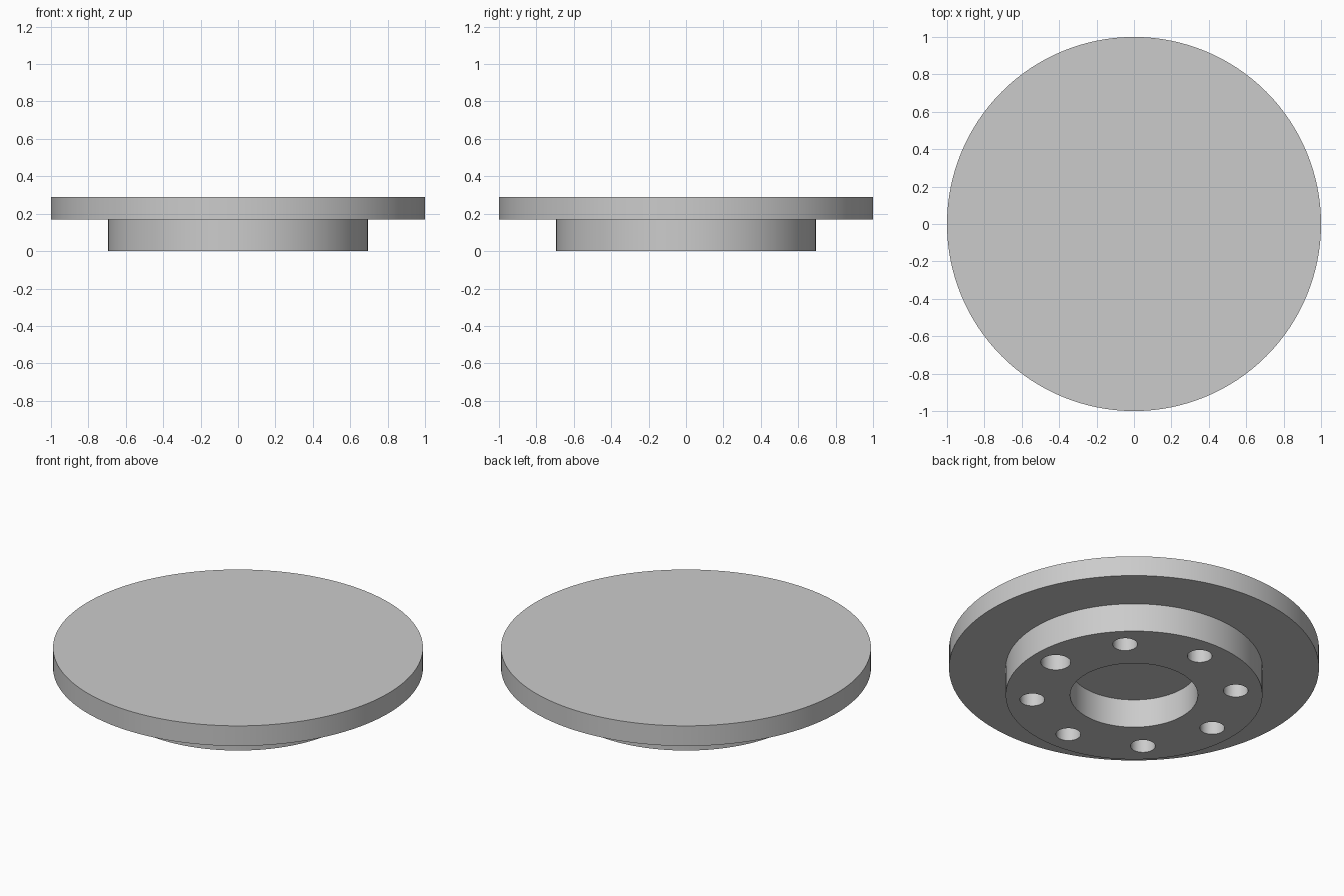
import bpy
import bmesh
from math import cos, sin, pi, radians
from mathutils import Vector

FLANGE_R, BASE_R, BORE_R = 1.0, 0.694, 0.345
STEP_Z, TOP_Z = 0.17, 0.29
BOLT_CIRCLE_R, BOLT_COUNT = 0.552, 8
BOLT_R, LARGE_BOLT_R = 0.067, 0.081
SEGMENTS = 128

cube = bpy.data.objects.get("Cube")
if cube:
    bpy.data.objects.remove(cube, do_unlink=True)

# Plain grey metal
grey = bpy.data.materials.new("grey metal")
grey.use_nodes = True
colour = (0.6, 0.6, 0.6, 1.0)
grey.diffuse_color = colour
grey.node_tree.nodes["Principled BSDF"].inputs["Base Color"].default_value = colour


def add_object(name, bm):
    mesh = bpy.data.meshes.new(name)
    bm.to_mesh(mesh)
    bm.free()
    mesh.materials.append(grey)
    obj = bpy.data.objects.new(name, mesh)
    bpy.context.collection.objects.link(obj)
    return obj


# Stepped disc with a blind central bore, turned from one profile
profile = [(0, STEP_Z), (BORE_R, STEP_Z), (BORE_R, 0), (BASE_R, 0),
           (BASE_R, STEP_Z), (FLANGE_R, STEP_Z), (FLANGE_R, TOP_Z), (0, TOP_Z)]
bm = bmesh.new()
points = [bm.verts.new((r, 0, z)) for r, z in profile]
edges = [bm.edges.new(pair) for pair in zip(points, points[1:])]
bmesh.ops.spin(bm, geom=points + edges, cent=(0, 0, 0), axis=(0, 0, 1),
               angle=2 * pi, steps=SEGMENTS, use_merge=True)
bmesh.ops.remove_doubles(bm, verts=bm.verts[:], dist=0.0001)
bmesh.ops.recalc_face_normals(bm, faces=bm.faces[:])
flange = add_object("flanged_disc", bm)

# Ring of blind bolt holes, the one on +x being larger
bm = bmesh.new()
for i in range(BOLT_COUNT):
    angle = 2 * pi * i / BOLT_COUNT
    radius = BOLT_R if i else LARGE_BOLT_R
    made = bmesh.ops.create_cone(bm, cap_ends=True, segments=48, radius1=radius,
                                 radius2=radius, depth=2 * STEP_Z)
    offset = Vector((cos(angle), sin(angle), 0)) * BOLT_CIRCLE_R
    bmesh.ops.translate(bm, verts=made["verts"], vec=offset)
cutter = add_object("bolt_hole_cutter", bm)
cutter.hide_render = True

bpy.context.view_layer.objects.active = flange
flange.select_set(True)
drill = flange.modifiers.new("bolt holes", "BOOLEAN")
drill.operation = "DIFFERENCE"
drill.solver = "EXACT"
drill.object = cutter
bpy.ops.object.modifier_apply(modifier=drill.name)
bpy.data.objects.remove(cutter, do_unlink=True)

# Smooth walls with crisp rims
bpy.ops.object.shade_smooth_by_angle(angle=radians(30))
